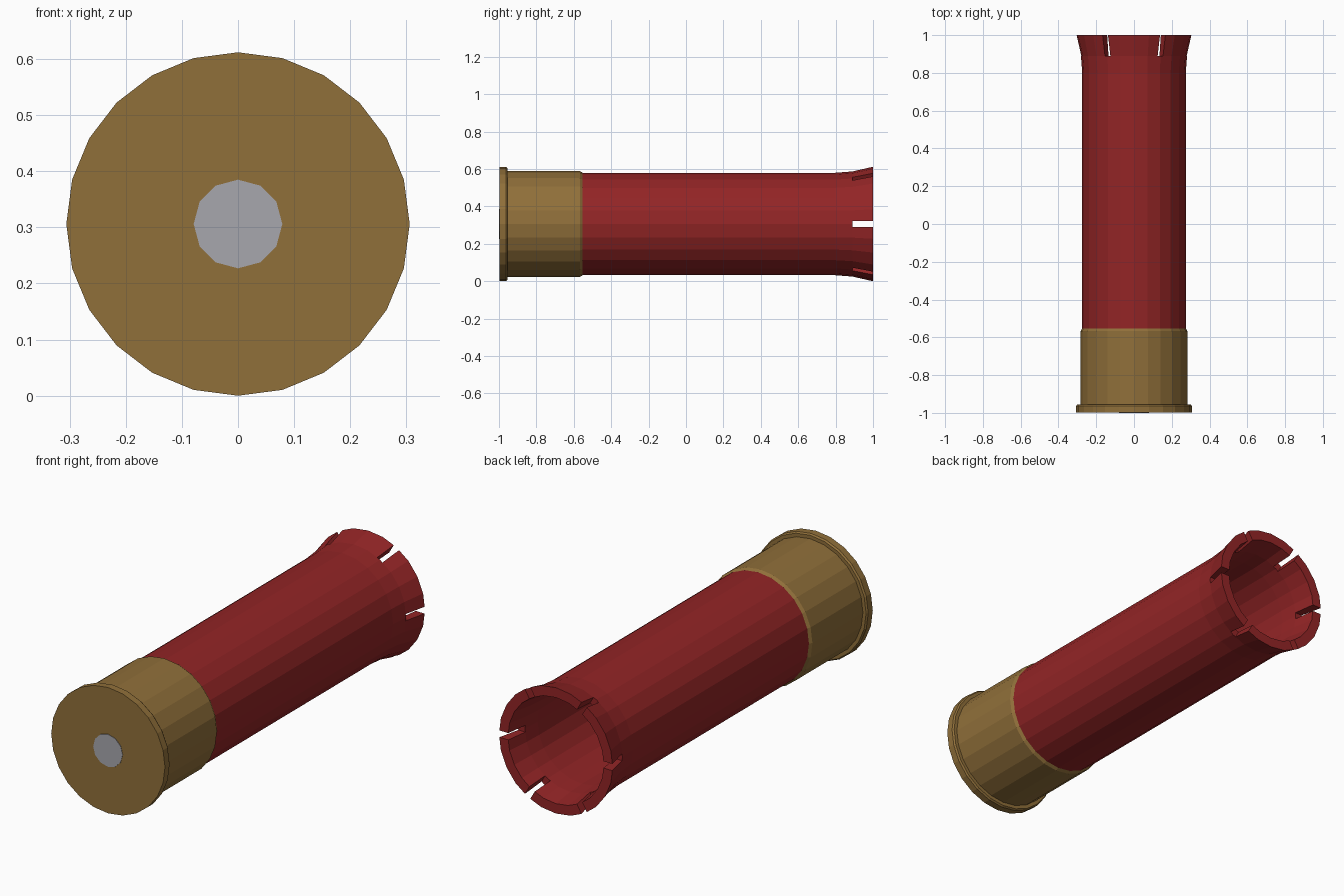
import bpy, bmesh, math
from mathutils import Matrix, Vector

if "Cube" in bpy.data.objects:
    bpy.data.objects.remove(bpy.data.objects["Cube"])

CZ = 0.306  # height of the long axis


def material(name, rgb):
    m = bpy.data.materials.new(name)
    m.diffuse_color = (*rgb, 1)
    m.use_nodes = True
    m.node_tree.nodes["Principled BSDF"].inputs["Base Color"].default_value = m.diffuse_color
    return m


red = material("red plastic", (0.29, 0.018, 0.019))
brass = material("brass", (0.28, 0.16, 0.042))
silver = material("grey metal", (0.39, 0.385, 0.42))


def finish(name, bm, mat):
    bmesh.ops.recalc_face_normals(bm, faces=bm.faces)
    me = bpy.data.meshes.new(name)
    bm.to_mesh(me)
    bm.free()
    if mat:
        me.materials.append(mat)
    ob = bpy.data.objects.new(name, me)
    bpy.context.collection.objects.link(ob)
    return ob


def lathe(name, profile, sides, mat):
    """Turn (radius, y) points about the y axis and cap both ends."""
    bm = bmesh.new()
    rings = []
    for r, y in profile:
        angles = [2 * math.pi * i / sides for i in range(sides)]
        rings.append([bm.verts.new((r * math.cos(a), y, CZ + r * math.sin(a))) for a in angles])
    for a, b in zip(rings, rings[1:]):
        for i in range(sides):
            j = (i + 1) % sides
            bm.faces.new((a[i], a[j], b[j], b[i]))
    bm.faces.new(rings[0])
    bm.faces.new(rings[-1])
    return finish(name, bm, mat)


# Brass base with rim, and the small disc in its centre
lathe("brass_base", [(0.306, -0.998), (0.306, -0.963), (0.300, -0.955), (0.283, -0.955),
                     (0.283, -0.567), (0.274, -0.553)], 24, brass)
lathe("primer_disc", [(0.079, -1.0), (0.079, -0.99)], 12, silver)

# Hollow tube: outside, flared lip, then back down the inside to a floor
tube = lathe("plastic_tube", [(0.274, -0.56), (0.274, 0.80), (0.281, 0.89), (0.306, 1.0),
                              (0.258, 1.0), (0.243, 0.89), (0.238, 0.80), (0.238, -0.55)], 24, red)

# Six slots cut into the lip
bm = bmesh.new()
for k in range(6):
    m = (Matrix.Translation((0, 0, CZ)) @ Matrix.Rotation(k * math.pi / 3, 4, 'Y')
         @ Matrix.Translation((0.28, 0.99, 0)) @ Matrix.Diagonal((0.16, 0.2, 0.033, 1)))
    bmesh.ops.create_cube(bm, size=1, matrix=m)
cutter = finish("slot_cutter", bm, None)
cutter.hide_render = True
mod = tube.modifiers.new("slots", 'BOOLEAN')
mod.object = cutter
mod.operation = 'DIFFERENCE'
mod.solver = 'EXACT'
bpy.context.view_layer.objects.active = tube
bpy.ops.object.modifier_apply(modifier=mod.name)
bpy.data.objects.remove(cutter)
